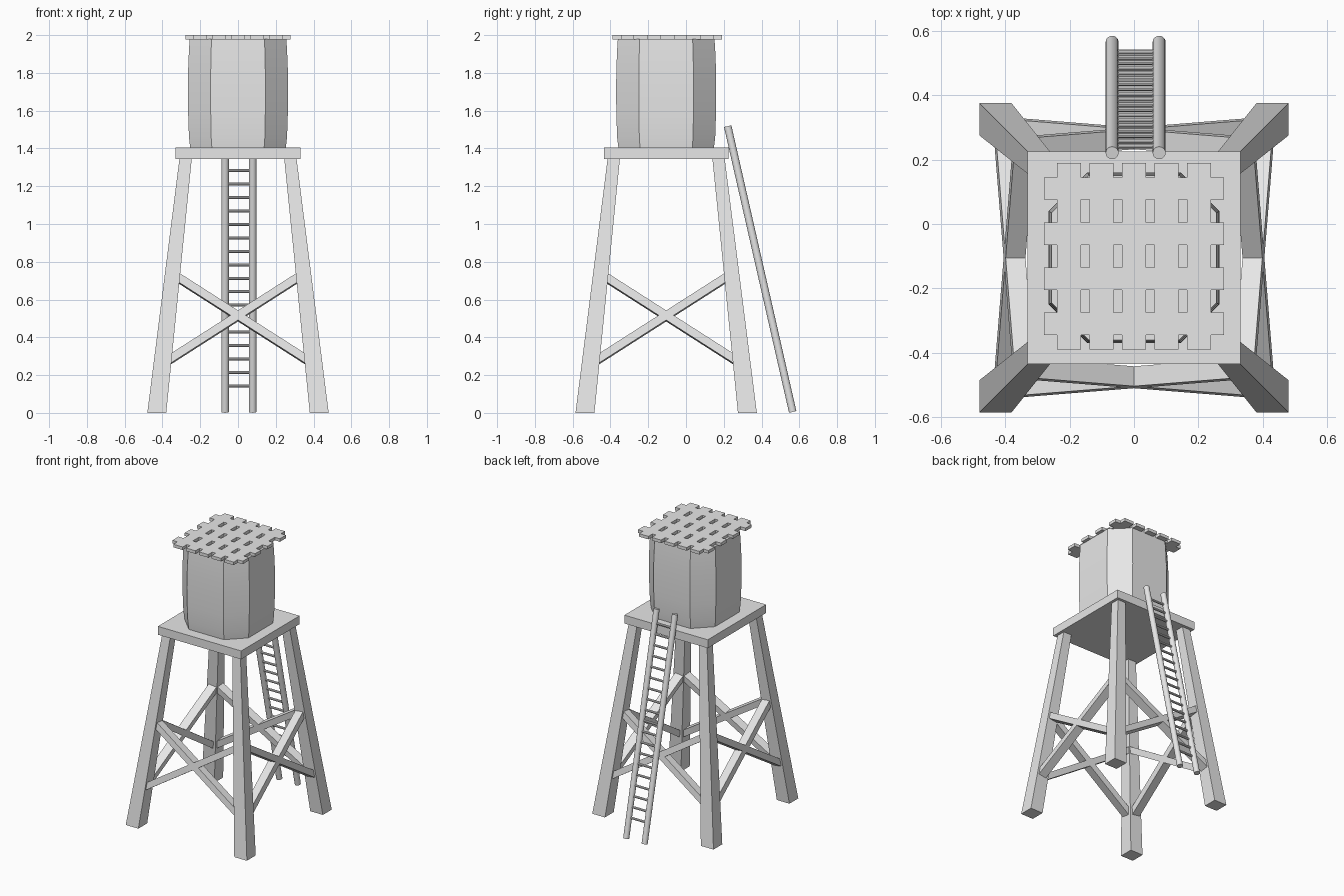
import bpy, bmesh, math
from mathutils import Vector, Matrix

cube = bpy.data.objects.get("Cube")
if cube:
    bpy.data.objects.remove(cube, do_unlink=True)

GREY = (0.8, 0.8, 0.8, 1)
mat = bpy.data.materials.new("plain_grey")
mat.use_nodes = True
mat.diffuse_color = GREY
mat.node_tree.nodes["Principled BSDF"].inputs["Base Color"].default_value = GREY

CY = -0.105          # tower centre along y
DECK = 1.345         # underside of platform
FOOT, LEAN = 0.48, 0.1264   # outer leg distance at ground, inward lean per height


def finish(bm, name, smooth=False):
    bmesh.ops.recalc_face_normals(bm, faces=bm.faces)
    mesh = bpy.data.meshes.new(name)
    bm.to_mesh(mesh)
    bm.free()
    mesh.materials.append(mat)
    obj = bpy.data.objects.new(name, mesh)
    bpy.context.collection.objects.link(obj)
    if smooth:
        bpy.ops.object.select_all(action='DESELECT')
        obj.select_set(True)
        bpy.context.view_layer.objects.active = obj
        bpy.ops.object.shade_smooth_by_angle(angle=math.radians(30))
    return obj


def loft(name, rings, smooth=False):
    """Skin a list of equal-length closed rings and cap both ends."""
    bm = bmesh.new()
    loops = [[bm.verts.new(p) for p in ring] for ring in rings]
    n = len(loops[0])
    for a, b in zip(loops, loops[1:]):
        for i in range(n):
            j = (i + 1) % n
            bm.faces.new((a[i], a[j], b[j], b[i]))
    bm.faces.new(loops[0][::-1])
    bm.faces.new(loops[-1])
    return finish(bm, name, smooth)


def rect(x0, x1, y0, y1, z):
    return [(x0, y0, z), (x1, y0, z), (x1, y1, z), (x0, y1, z)]


def rod(name, a, b, radius, sides):
    a, b = Vector(a), Vector(b)
    bm = bmesh.new()
    turn = (b - a).to_track_quat('Z', 'Y').to_matrix().to_4x4()
    bmesh.ops.create_cone(bm, cap_ends=True, segments=sides, radius1=radius, radius2=radius,
                          depth=(b - a).length, matrix=Matrix.Translation((a + b) / 2) @ turn)
    return finish(bm, name, True)


# Platform
loft("platform", [rect(-0.33, 0.33, CY - 0.33, CY + 0.33, z) for z in (DECK, 1.405)])

# Four tapering legs
for sx, side in ((1, "left"), (-1, "right")):
    for sy, end in ((-1, "front"), (1, "back")):
        rings = [rect(sx * inner, sx * outer, CY + sy * inner, CY + sy * outer, z)
                 for inner, outer, z in ((0.38, FOOT, 0), (0.245, 0.31, DECK))]
        loft(f"{end}_{side}_leg", rings)

# Crossed braces set into the leaning plane of each side
normal = Vector((0, -1, LEAN)).normalized()
for k, side in enumerate(("front", "left", "back", "right")):
    spin = Matrix.Translation((0, CY, 0)) @ Matrix.Rotation(k * math.pi / 2, 4, 'Z')
    for s, tag in ((1, "rising"), (-1, "falling")):
        def on_plane(x, z):
            return Vector((s * x, -(FOOT - 0.013 - LEAN * z), z))
        low, high = on_plane(-0.38, 0.274), on_plane(0.335, 0.731)
        across = normal.cross(high - low).normalized() * 0.0215
        inward = -normal * 0.062
        rings = [[spin @ (p + o) for o in (across, -across, inward - across, inward + across)]
                 for p in (low, high)]
        loft(f"{side}_{tag}_brace", rings)

# Bulging eight-sided tank
corners = [(0.145, 0.265), (-0.145, 0.265), (-0.265, 0.145), (-0.265, -0.145),
           (-0.145, -0.265), (0.145, -0.265), (0.265, -0.145), (0.265, 0.145)]
profile = [(1.405, 0.955), (1.46, 0.98), (1.58, 0.995), (1.7, 1.0),
           (1.82, 0.995), (1.92, 0.98), (1.98, 0.965)]
loft("tank", [[(x * f, CY + y * f, z) for x, y in corners] for z, f in profile], True)

# Lid of interwoven flush slats
def bands(count, pitch, width, middle, reach):
    mids = [middle + (i - (count - 1) / 2) * pitch for i in range(count)]
    edges = [m + h * width / 2 for m in mids for h in (-1, 1)]
    return [middle - reach] + edges + [middle + reach]

xs = bands(5, 0.101, 0.074, 0, 0.279)
ys = bands(4, 0.14, 0.069, -0.1, 0.29)
bm = bmesh.new()
for i in range(len(xs) - 1):
    for j in range(len(ys) - 1):
        if i % 2 or j % 2:
            bm.faces.new([bm.verts.new(p) for p in
                          rect(xs[i], xs[i + 1], ys[j], ys[j + 1], 1.978)])
bmesh.ops.remove_doubles(bm, verts=bm.verts, dist=0.0001)
top = bmesh.ops.extrude_face_region(bm, geom=bm.faces[:], use_keep_orig=True)
bmesh.ops.translate(bm, vec=(0, 0, 0.022),
                    verts=[v for v in top["geom"] if isinstance(v, bmesh.types.BMVert)])
finish(bm, "slatted_lid")

# Ladder leaning on the back
def ladder_point(x, z):
    return (x, 0.566 - 0.2275 * z, z)

LX, RX = 0.078, -0.068
for x, side in ((LX, "left"), (RX, "right")):
    rod(f"ladder_{side}_rail", ladder_point(x, 0.005), ladder_point(x, 1.518), 0.02, 20)
for i in range(19):
    z = 0.143 + i * 0.0712
    rod(f"ladder_rung_{i + 1}", ladder_point(LX, z), ladder_point(RX, z), 0.008, 10)
